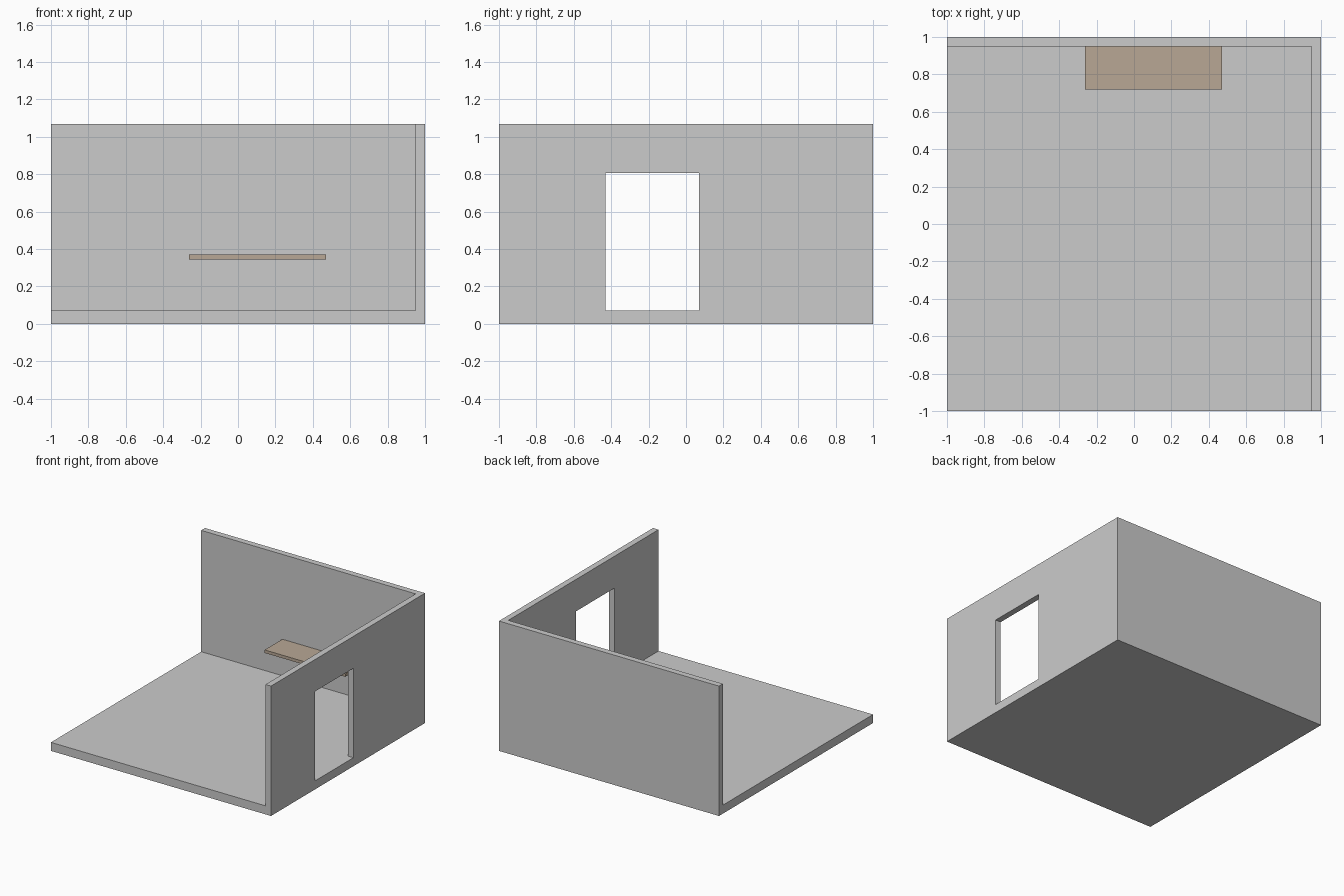
import bpy

if "Cube" in bpy.data.objects:
    bpy.data.objects.remove(bpy.data.objects["Cube"])


def material(name, rgb):
    m = bpy.data.materials.new(name)
    m.diffuse_color = (*rgb, 1)
    m.use_nodes = True
    m.node_tree.nodes["Principled BSDF"].inputs["Base Color"].default_value = m.diffuse_color
    return m


def box(name, lo, hi, mat=None):
    bpy.ops.mesh.primitive_cube_add(size=1, location=[(a + b) / 2 for a, b in zip(lo, hi)])
    o = bpy.context.object
    o.name = o.data.name = name
    o.scale = [b - a for a, b in zip(lo, hi)]
    bpy.ops.object.transform_apply(location=False, rotation=False, scale=True)
    if mat:
        o.data.materials.append(mat)
    return o


def cut(target, name, lo, hi):
    cutter = box(name, lo, hi)
    cutter.hide_render = True
    mod = target.modifiers.new(name, 'BOOLEAN')
    mod.operation = 'DIFFERENCE'
    mod.solver = 'EXACT'
    mod.object = cutter
    bpy.context.view_layer.objects.active = target
    bpy.ops.object.modifier_apply(modifier=mod.name)
    bpy.data.objects.remove(cutter)


plaster = material("grey plaster", (0.6, 0.6, 0.6))
wood = material("tan wood", (0.48, 0.39, 0.30))

FLOOR, WALL, HEIGHT = 0.07, 0.95, 1.067

# Room shell: floor, back wall and right wall as one solid
room = box("room_shell", (-1, -1, 0), (1, 1, HEIGHT), plaster)
cut(room, "interior_cutter", (-2, -2, FLOOR), (WALL, WALL, 2))

# Doorway through the right wall
cut(room, "doorway_cutter", (0.8, -0.43, FLOOR), (1.2, 0.07, 0.805))

# Shelf on the back wall
box("wall_shelf", (-0.262, 0.72, 0.345), (0.471, WALL, 0.37), wood)
